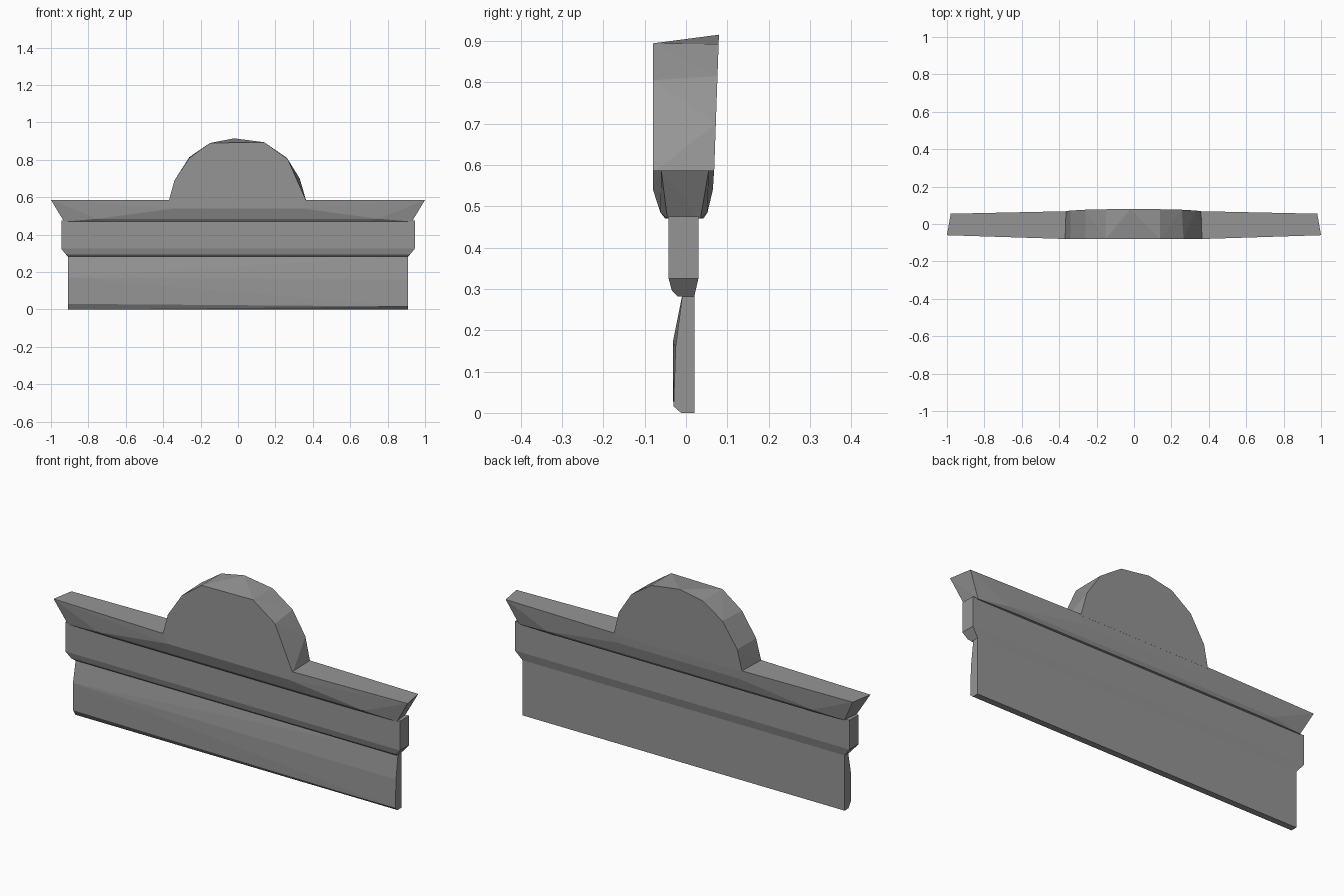
import bpy, bmesh, math

cube = bpy.data.objects.get("Cube")
if cube:
    bpy.data.objects.remove(cube, do_unlink=True)

grey = bpy.data.materials.new("stone grey")
grey.use_nodes = True
colour = (0.3, 0.3, 0.3, 1)
grey.diffuse_color = colour
grey.node_tree.nodes["Principled BSDF"].inputs["Base Color"].default_value = colour


def solid(name, points):
    """Faceted convex block spanning the given corner points."""
    bm = bmesh.new()
    for p in points:
        bm.verts.new(p)
    hull = bmesh.ops.convex_hull(bm, input=bm.verts[:])
    loose = [v for v in bm.verts if not v.link_faces]
    bmesh.ops.delete(bm, geom=loose, context='VERTS')
    bmesh.ops.dissolve_limit(bm, angle_limit=math.radians(0.5),
                             verts=bm.verts[:], edges=bm.edges[:])
    bmesh.ops.recalc_face_normals(bm, faces=bm.faces[:])
    mesh = bpy.data.meshes.new(name)
    bm.to_mesh(mesh)
    bm.free()
    mesh.materials.append(grey)
    obj = bpy.data.objects.new(name, mesh)
    bpy.context.collection.objects.link(obj)
    return obj


def both_sides(points):
    return [(s * x, y, z) for x, y, z in points for s in (-1, 1)]


# Lower panel: flat back, worn bevelled front, slightly thinner at its left end
left_end = [(0.02, 0), (-0.012, 0), (-0.03, 0.016), (-0.025, 0.16), (-0.008, 0.29), (0.02, 0.29)]
right_end = [(0.02, 0), (-0.012, 0), (-0.031, 0.03), (-0.032, 0.17), (-0.008, 0.29), (0.02, 0.29)]
solid("lower_panel", [(0.91, y, z) for y, z in left_end] + [(-0.91, y, z) for y, z in right_end])

# Middle band with a chamfered underside
solid("middle_band", both_sides([
    (0.945, -0.042, 0.475), (0.945, 0.03, 0.475),
    (0.945, -0.042, 0.325), (0.945, 0.03, 0.325),
    (0.92, -0.034, 0.295), (0.91, -0.02, 0.282), (0.91, 0.02, 0.282)]))

# Flared ledge, thickest in the middle
solid("top_ledge", both_sides([
    (1.0, -0.06, 0.586), (0.98, 0.055, 0.586),
    (0.37, -0.08, 0.586), (0.37, 0.068, 0.586),
    (0.34, -0.08, 0.54), (0.34, 0.065, 0.54),
    (0.75, -0.062, 0.485), (0.75, 0.052, 0.485),
    (0.93, -0.045, 0.47), (0.92, 0.035, 0.47),
    (0.7, -0.05, 0.47), (0.7, 0.042, 0.47)]))

# Half-round crest, chipped along its front rim
front_rim = [(-0.37, 0.58), (-0.34, 0.69), (-0.26, 0.81), (-0.15, 0.89),
             (0.14, 0.894), (0.265, 0.805), (0.365, 0.58)]
back_rim = [(-0.365, 0.58), (-0.34, 0.69), (-0.26, 0.815), (-0.15, 0.89), (-0.02, 0.915),
            (0.14, 0.892), (0.255, 0.815), (0.33, 0.7), (0.36, 0.58)]
solid("crest", [(x, -0.08, z) for x, z in front_rim]
      + [(x, 0.068 + (z - 0.58) * 0.035, z) for x, z in back_rim])
